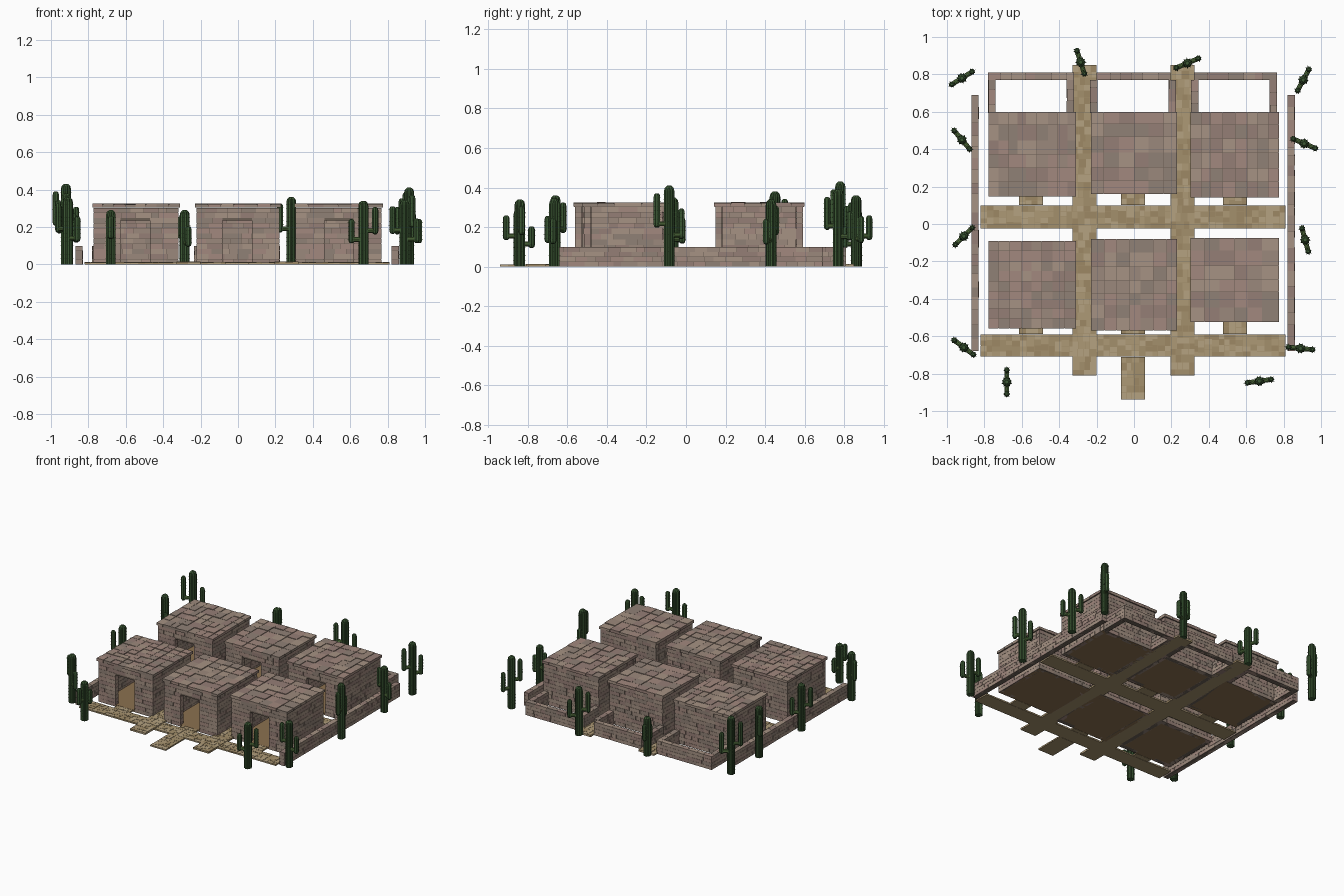
import bpy, math, random
from mathutils import Matrix, Vector

if "Cube" in bpy.data.objects:
    bpy.data.objects.remove(bpy.data.objects["Cube"])

random.seed(4)


def material(name, col):
    m = bpy.data.materials.new(name)
    m.diffuse_color = (*col, 1)
    m.use_nodes = True
    m.node_tree.nodes["Principled BSDF"].inputs["Base Color"].default_value = m.diffuse_color
    return m


STONE = [material("stone_%d" % i, c) for i, c in enumerate([
    (.33, .25, .20), (.38, .29, .23), (.30, .21, .18), (.36, .25, .21), (.28, .22, .18)])]
SAND = [material("sand_%d" % i, c) for i, c in enumerate([
    (.42, .32, .18), (.37, .28, .15), (.46, .36, .22), (.34, .25, .13)])]
MORTAR = material("mortar", (.15, .115, .09))
EARTH = material("earth", (.26, .165, .08))
GREEN = material("cactus_green", (.045, .10, .035))
LIMB = material("cactus_limb", (.09, .17, .05))
MATS = STONE + SAND + [MORTAR, EARTH, GREEN, LIMB]


class Part:
    """Collects geometry for one object."""
    def __init__(self, name):
        self.name, self.v, self.f, self.m = name, [], [], []

    def face(self, idx, mat):
        self.f.append(idx)
        self.m.append(MATS.index(mat))

    def box(self, lo, hi, mat):
        n = len(self.v)
        self.v += [(x, y, z) for z in (lo[2], hi[2]) for y in (lo[1], hi[1]) for x in (lo[0], hi[0])]
        for q in ((0, 2, 3, 1), (4, 5, 7, 6), (0, 1, 5, 4), (2, 6, 7, 3), (0, 4, 6, 2), (1, 3, 7, 5)):
            self.face([n + i for i in q], mat)

    def finish(self, matrix=None):
        me = bpy.data.meshes.new(self.name)
        me.from_pydata(self.v, [], self.f)
        used = sorted(set(self.m))
        for i in used:
            me.materials.append(MATS[i])
        for p, i in zip(me.polygons, self.m):
            p.material_index = used.index(i)
        ob = bpy.data.objects.new(self.name, me)
        bpy.context.collection.objects.link(ob)
        if matrix:
            ob.matrix_world = matrix
        return ob


def pieces(a, b, lo, hi):
    """Split a..b into random lengths."""
    n = max(1, round((b - a) / ((lo + hi) / 2)))
    w = [random.uniform(lo, hi) for _ in range(n)]
    out, x = [], a
    for k in w:
        e = x + k * (b - a) / sum(w)
        out.append((x, e))
        x = e
    return out


def wall(p, axis, a0, a1, c0, c1, z1, rows, door=None):
    """Brick wall along an axis, c0..c1 thick, optional door (start, end, top)."""
    def add(s, e, t0, t1, z0, zt, mat):
        lo, hi = ((s, t0), (e, t1)) if axis == 'x' else ((t0, s), (t1, e))
        p.box((*lo, z0), (*hi, zt), mat)
    i, h = .002, z1 / rows
    spans = [(a0, a1)] if not door else [(a0, door[0]), (door[1], a1)]
    for s, e in spans:
        add(s + i, e - i, c0 + i, c1 - i, 0, z1 - i, MORTAR)
    if door:
        add(door[0] - i, door[1] + i, c0 + i, c1 - i, door[2] + i, z1 - i, MORTAR)
    for r in range(rows):
        z = r * h
        for s, e in (spans if door and z < door[2] - .01 else [(a0, a1)]):
            for x0, x1 in pieces(s, e, .04, .095):
                j = random.uniform(0, .0012)
                add(x0 + .0007, x1 - .0007, c0 + j, c1 - j, z + .0007 * (r > 0), z + h - .0007,
                    random.choice(STONE))


# Houses: roof bounds and door centre
T = .035
HOUSES = {
    "back_left": (-.78, -.31, .145, .60, -.55, .055, .075), "back_middle": (-.23, .23, .16, .60, -.005, .075, .07),
    "back_right": (.30, .775, .14, .60, .54, .06, .08), "front_left": (-.78, -.31, -.56, -.09, -.55, .06, .055),
    "front_middle": (-.23, .23, -.57, -.08, -.005, .07, .07), "front_right": (.30, .775, -.525, -.075, .54, .08, .07)}
for name, (X0, X1, Y0, Y1, dc, cx, cy) in HOUSES.items():
    x0, x1, y0, y1 = X0 + .008, X1 - .008, Y0 + .008, Y1 - .008
    w = Part(name + "_house_walls")
    wall(w, 'x', x0, x1, y0, y0 + T, .303, 11, (dc - .078, dc + .078, .234))
    wall(w, 'x', x0, x1, y1 - T, y1, .303, 11)
    wall(w, 'y', y0 + T, y1 - T, x0, x0 + T, .303, 11)
    wall(w, 'y', y0 + T, y1 - T, x1 - T, x1, .303, 11)
    w.finish()
    f = Part(name + "_house_floor")
    f.box((x0 + .003, y0 + .003, .0), (x1 - .003, y1 - .003, .012), EARTH)
    f.finish()
    # flat roof of stone slabs
    r = Part(name + "_house_roof")
    r.box((X0 + .003, Y0 + .003, .303), (X1 - .003, Y1 - .003, .318), MORTAR)
    cols, rows = pieces(X0, X1, cx * .85, cx * 1.15), pieces(Y0, Y1, cy * .85, cy * 1.15)
    for a, b in cols:
        for c, d in rows:
            r.box((a + .001, c + .001, .304), (b - .001, d - .001, .323 + random.uniform(-.002, .003)),
                  random.choice(STONE))
    r.finish()

# Low boundary walls
for side, a, b in (("left", -.87, -.83), ("right", .82, .86)):
    p = Part(side + "_boundary_wall")
    wall(p, 'y', -.68, .69, a, b, .10, 4)
    p.finish()
for name, a, b in (("left", -.78, -.32), ("middle", -.235, .225), ("right", .305, .765)):
    p = Part(name + "_yard_wall")
    s, e = {"left": (a, b), "middle": (-.20, .195), "right": (.32, b)}[name]
    wall(p, 'x', s, e, .77, .81, .10, 4)
    for x in (a, b - .04):
        wall(p, 'y', .592, .77, x, x + .04, .10, 4)
    p.finish()


# Sandy cobbled paths
def path(name, x0, x1, y0, y1, top=.011):
    p = Part(name)
    p.box((x0 + .001, y0 + .001, 0), (x1 - .001, y1 - .001, top - .002), SAND[1])
    along_x = (x1 - x0) > (y1 - y0)
    a, b, c, d = (x0, x1, y0, y1) if along_x else (y0, y1, x0, x1)
    for s, e in pieces(a, b, .028, .045):
        for t, u in pieces(c, d, .025, .04):
            z = top + random.uniform(-.001, .001)
            lo, hi = ((s, t), (e, u)) if along_x else ((t, s), (u, e))
            p.box((lo[0] + .0006, lo[1] + .0006, .002), (hi[0] - .0006, hi[1] - .0006, z), random.choice(SAND))
    p.finish()


for n, a, b in (("left", -.33, -.20), ("right", .195, .325)):
    path(n + "_lane", a, b, -.81, .85, .014)
for n, a, b in (("middle", -.025, .10), ("front", -.71, -.59)):
    path(n + "_street", -.82, .81, a, b)
path("entrance_path", -.07, .06, -.94, -.71)
for name, h in HOUSES.items():
    path(name + "_doorstep", h[4] - .065, h[4] + .065, .10 if "back" in name else -.59, h[2] + .01, .012)


# Cacti: ribbed domed stems with spines
def stem(p, x, z0, z1, r, ribs, round_base):
    prof = [(r, z0)]
    if round_base:
        prof = [(r * .35, z0), (r * .8, z0 + r * .3), (r, z0 + r * .9)]
    prof += [(r, z1 - r), (r * .85, z1 - r * .4), (r * .4, z1)]
    n, k = len(p.v), ribs * 2
    for q, z in prof:
        for i in range(k):
            a = i * math.pi / ribs
            q2 = q * (1 if i % 2 == 0 else .82)
            p.v.append((x + q2 * math.cos(a), q2 * math.sin(a), z))
    for j in range(len(prof) - 1):
        for i in range(k):
            m = n + j * k
            p.face([m + i, m + (i + 1) % k, m + k + (i + 1) % k, m + k + i], GREEN)
    p.face([n + i for i in reversed(range(k))], GREEN)
    p.face([n + (len(prof) - 1) * k + i for i in range(k)], GREEN)
    # spines along each rib
    z = z0 + r * 1.2
    while z < z1 - r:
        for i in range(ribs):
            a = i * 2 * math.pi / ribs
            c, s = math.cos(a), math.sin(a)
            m = len(p.v)
            for t, h in ((-.0015, -.001), (.0015, -.001), (0, .002)):
                p.v.append((x + r * .95 * c - t * s, r * .95 * s + t * c, z + h))
            p.v.append((x + (r + .004) * c, (r + .004) * s, z + .001))
            for q in ((0, 1, 3), (1, 2, 3), (2, 0, 3)):
                p.face([m + i2 for i2 in q], LIMB)
        z += .022


def limb(p, x, z, r):
    """Horizontal joint between trunk and arm."""
    n, k = len(p.v), 10
    for xx in (0, x):
        for i in range(k):
            a = i * 2 * math.pi / k
            p.v.append((xx, r * math.cos(a), z + r * math.sin(a)))
    for i in range(k):
        q = [n + i, n + (i + 1) % k, n + k + (i + 1) % k, n + k + i]
        p.face(q if x > 0 else q[::-1], LIMB)


# position, arm direction in degrees, height
CACTI = [(-.92, .78, 32, .43), (-.285, .865, -72, .29), (.285, .86, 23, .36), (.905, .77, 62, .39),
         (-.92, .45, -50, .38), (.91, .43, -23, .34), (-.91, -.065, 45, .35), (.915, -.085, 105, .41),
         (-.91, -.66, -37, .36), (.89, -.665, -6, .345), (-.68, -.845, 90, .29), (.67, -.84, 188, .34)]
for i, (x, y, ang, h) in enumerate(CACTI):
    p = Part("cactus_%02d" % (i + 1))
    stem(p, 0, 0, h, .027, 10, False)
    for d, lo, hi in ((.064, .38, .74), (-.064, .52, .93)):
        stem(p, d, h * lo - .016, h * hi - .01, .017, 8, True)
        limb(p, d, h * lo + .004, .013)
    p.finish(Matrix.Translation(Vector((x, y, 0))) @ Matrix.Rotation(math.radians(ang), 4, 'Z'))
